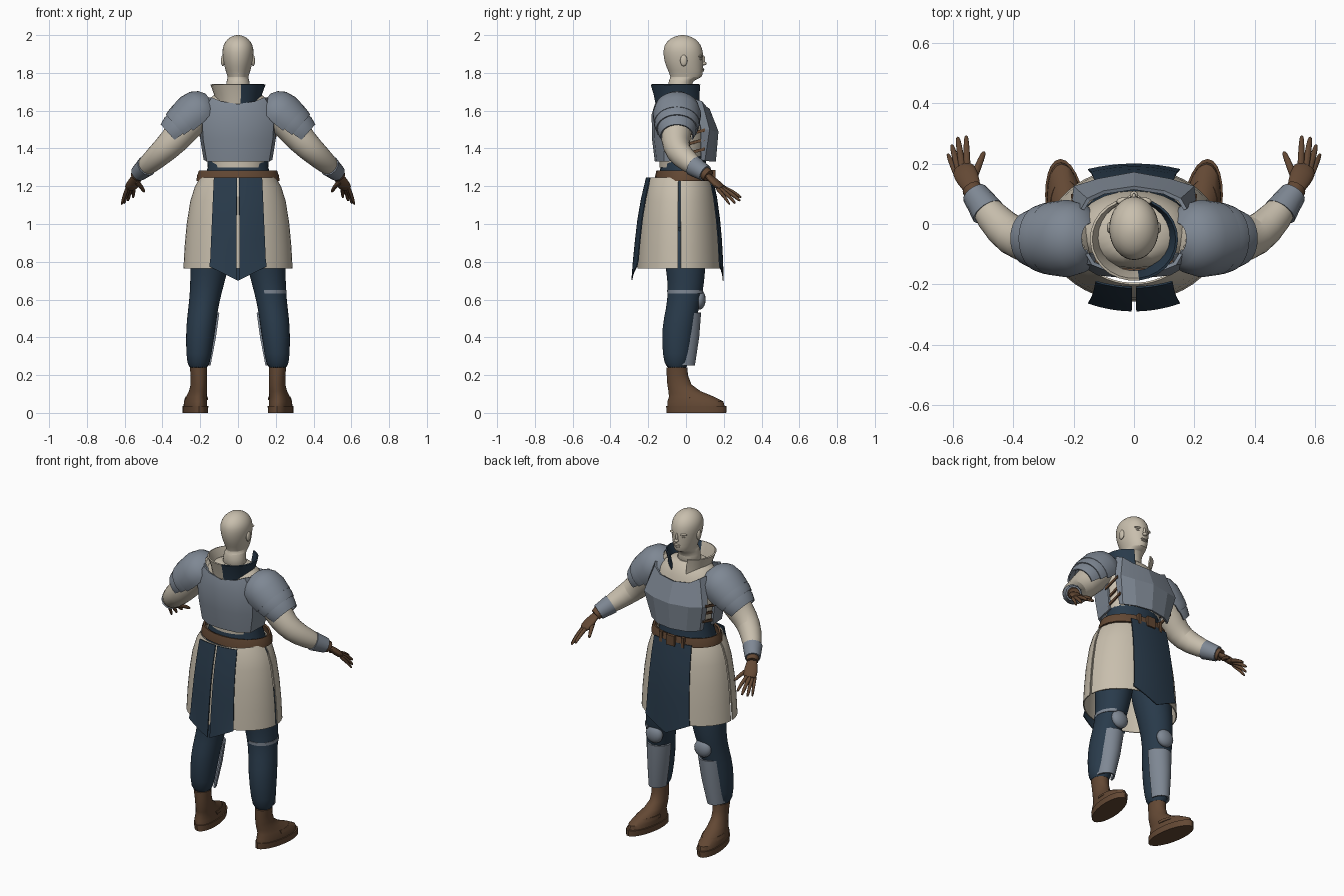
import bpy, bmesh
from math import sin, cos, pi, radians
from mathutils import Vector as V

old = bpy.data.objects.get("Cube")
if old:
    bpy.data.objects.remove(old, do_unlink=True)


def material(name, rgb):
    m = bpy.data.materials.new(name)
    m.use_nodes = True
    m.diffuse_color = (*rgb, 1)
    m.node_tree.nodes["Principled BSDF"].inputs["Base Color"].default_value = (*rgb, 1)
    return m


CREAM = material("cream", (0.58, 0.52, 0.42))
NAVY = material("navy", (0.022, 0.043, 0.07))
STEEL = material("steel", (0.21, 0.245, 0.295))
BROWN = material("brown", (0.125, 0.065, 0.034))


def finish(name, bm, mat, mirror=False, sub=0, angle=35):
    bmesh.ops.recalc_face_normals(bm, faces=bm.faces)
    me = bpy.data.meshes.new(name)
    bm.to_mesh(me)
    bm.free()
    me.materials.append(mat)
    ob = bpy.data.objects.new(name, me)
    bpy.context.collection.objects.link(ob)
    bpy.ops.object.select_all(action="DESELECT")
    ob.select_set(True)
    bpy.context.view_layer.objects.active = ob
    bpy.ops.object.shade_smooth_by_angle(angle=radians(angle))
    if mirror:
        ob.modifiers.new("mirror", "MIRROR")
    if sub:
        ob.modifiers.new("smooth", "SUBSURF").levels = sub
        ob.modifiers["smooth"].render_levels = sub
    return ob


def skin(name, rows, mat, closed=True, thick=0, **kw):
    """Bridge rows of points; solid ends when closed, a thin plate when thick."""
    bm = bmesh.new()
    vs = [[bm.verts.new(p) for p in row] for row in rows]
    n = len(rows[0])
    for a, b in zip(vs, vs[1:]):
        for i in range(n if closed else n - 1):
            j = (i + 1) % n
            bm.faces.new((a[i], a[j], b[j], b[i]))
    if thick:
        bmesh.ops.recalc_face_normals(bm, faces=bm.faces)
        bmesh.ops.solidify(bm, geom=bm.faces[:], thickness=thick)
    elif closed:
        bm.faces.new(vs[0])
        bm.faces.new(vs[-1])
    return finish(name, bm, mat, **kw)


def ring(x, y, z, rx, ry, a0=0, a1=360, n=24):
    """Level ellipse or arc; angles run from +y towards +x."""
    full = a1 - a0 == 360
    steps = [radians(a0 + (a1 - a0) * i / (n if full else n - 1)) for i in range(n)]
    return [V((x + rx * sin(a), y + ry * cos(a), z)) for a in steps]


def loft(name, data, mat, arc=(0, 360), **kw):
    rows = [ring(*d, *arc) for d in data]
    return skin(name, rows, mat, closed=arc[1] - arc[0] == 360, **kw)


def tube(name, pts, radii, mat, flat=1, n=14, **kw):
    pts = [V(p) for p in pts]
    rows = []
    for i, (p, r) in enumerate(zip(pts, radii)):
        d = (pts[min(i + 1, len(pts) - 1)] - pts[max(i - 1, 0)]).normalized()
        s = d.cross(V((0, 0, 1))).normalized()
        u = s.cross(d)
        rows.append([p + r * (s * cos(a) + u * sin(a) * flat)
                     for a in (2 * pi * k / n for k in range(n))])
    return skin(name, rows, mat, mirror=True, **kw)


def ball(name, loc, size, mat, mirror=False):
    bm = bmesh.new()
    bmesh.ops.create_uvsphere(bm, u_segments=16, v_segments=10, radius=1)
    for v in bm.verts:
        v.co = V(loc) + V(a * b for a, b in zip(v.co, size))
    return finish(name, bm, mat, mirror=mirror, angle=60)


def both(half):
    """Complete a half row that starts on the centre line."""
    return [V((-x, y, z)) for x, y, z in half[:0:-1]] + [V(p) for p in half]


# Head and face
loft("head", [(0, -.03, 1.66, .078, .07), (0, -.035, 1.74, .062, .06),
              (0, -.022, 1.765, .06, .068), (0, .005, 1.775, .052, .085),
              (0, -.003, 1.81, .067, .092), (0, -.012, 1.86, .078, .104),
              (0, -.015, 1.91, .085, .107), (0, -.018, 1.95, .079, .098),
              (0, -.018, 1.982, .055, .068), (0, -.018, 1.997, .025, .03),
              (0, -.018, 2.0, .006, .006)], CREAM, sub=1)
ball("ears", (.08, -.012, 1.865), (.01, .019, .03), CREAM, True)
ball("nose_bridge", (0, .088, 1.868), (.008, .014, .026), CREAM)
ball("nose_tip", (0, .095, 1.85), (.014, .014, .01), CREAM)
ball("brows", (.032, .075, 1.888), (.026, .013, .007), CREAM, True)
ball("eyes", (.031, .073, 1.873), (.014, .011, .006), CREAM, True)
ball("upper_lip", (0, .088, 1.82), (.022, .009, .005), CREAM)
ball("lower_lip", (0, .087, 1.811), (.018, .009, .005), CREAM)

# Torso, waist and collar
loft("torso", [(0, -.02, 1.3, .15, .12), (0, -.015, 1.42, .18, .125),
               (0, -.02, 1.55, .195, .13), (0, -.03, 1.63, .185, .115),
               (0, -.035, 1.68, .13, .095), (0, -.035, 1.7, .08, .07)], CREAM)
loft("waist", [(0, -.01, .95, .15, .12), (0, -.01, 1.1, .19, .14),
               (0, -.015, 1.22, .185, .135), (0, -.015, 1.3, .16, .12),
               (0, -.015, 1.38, .165, .12)], NAVY)
collar = loft("collar", [(0, -.04, 1.64, .11, .115), (0, -.045, 1.69, .12, .12),
                         (0, -.05, 1.74, .138, .13)], CREAM, arc=(24, 336), thick=.008)
collar.data.materials.append(NAVY)
for f in collar.data.polygons:
    f.material_index = int(f.center.x > 0)

# Chest and back plates
skin("breastplate", [both(r) for r in (
    [(0, .158, 1.33), (.1, .14, 1.33), (.165, .1, 1.335), (.175, .08, 1.34)],
    [(0, .172, 1.49), (.12, .15, 1.49), (.2, .125, 1.5), (.205, .08, 1.5)],
    [(0, .125, 1.61), (.1, .11, 1.62), (.155, .085, 1.65), (.175, .05, 1.66)])],
    STEEL, closed=False, thick=.012, angle=8)
skin("backplate", [both(r) for r in (
    [(0, -.165, 1.33), (.1, -.155, 1.33), (.165, -.115, 1.33), (.182, 0, 1.34)],
    [(0, -.18, 1.45), (.11, -.168, 1.45), (.185, -.12, 1.45), (.2, .01, 1.45)],
    [(0, -.182, 1.58), (.12, -.17, 1.58), (.19, -.13, 1.58), (.21, -.02, 1.58)],
    [(0, -.165, 1.635), (.09, -.155, 1.65), (.14, -.135, 1.67), (.16, -.1, 1.67)])],
    STEEL, closed=False, thick=.012)
for z in (1.37, 1.42, 1.47):
    x = .176 + (z - 1.37) * .2
    skin("side_strap", [[V((x, -.01, z - .01)), V((x + .004, .1, z + .02))],
                        [V((x, -.01, z + .006)), V((x + .004, .1, z + .036))]],
         BROWN, closed=False, thick=.008, mirror=True)

# Belt
loft("belt", [(0, -.01, 1.228, .22, .155), (0, -.01, 1.255, .217, .153),
              (0, -.01, 1.282, .207, .147)], BROWN, arc=(0, 360), thick=.012)
for name, x, w in (("buckle", 0, .028), ("belt_keeper", .075, .01)):
    y = .148 - x * .16
    skin(name, [[V((x + sx * w, y + dy, 1.255 + sz * .031))
                 for sx, sz in ((-1, -1), (1, -1), (1, 1), (-1, 1))]
                for dy in (-.012, .008)], BROWN, mirror=x > 0)

# Skirt in two halves, slit at the hips
SKIRT = [(0, -.035, 1.245, .2, .165), (0, -.035, 1.2, .228, .18),
         (0, -.035, 1.12, .253, .195), (0, -.035, 1.0, .272, .208),
         (0, -.035, .88, .283, .217), (0, -.035, .765, .289, .222)]
loft("front_skirt", SKIRT, CREAM, arc=(-88, 88), thick=.006)
loft("back_skirt", SKIRT, CREAM, arc=(92, 268), thick=.006)


# Hanging cloth panels with pointed hems
def panel(name, ys, lo, **kw):
    rows = []
    for i, y in enumerate(ys):
        t = i / (len(ys) - 1)
        row = []
        for k in range(9):
            f = lo + (1 - lo) * k / 8
            z = 1.245 - .545 * t + (.075 * abs(f) if i == len(ys) - 1 else 0)
            row.append(V((f * (.128 + .024 * t), y * (1 - .09 * f * f), z)))
        rows.append(row)
    return skin(name, rows, NAVY, closed=False, thick=.006, **kw)


panel("front_panel", [.143, .165, .18, .19, .196, .2], -1)
panel("back_panels", [-.212, -.238, -.257, -.27, -.281, -.289], .05, mirror=True)

# Arms, bracers and gloves
tube("arms", [(.13, -.04, 1.63), (.2, -.045, 1.595), (.27, -.05, 1.525),
              (.34, -.055, 1.44), (.4, -.048, 1.382), (.47, .022, 1.32), (.527, .1, 1.268)],
     [.07, .09, .087, .08, .07, .058, .038], CREAM, sub=1, n=16)
tube("bracers", [(.484, .04, 1.307), (.505, .07, 1.288), (.528, .102, 1.268)],
     [.056, .05, .044], STEEL, n=12)
tube("glove_cuffs", [(.525, .098, 1.27), (.537, .118, 1.255)], [.036, .033], BROWN)
tube("palms", [(.528, .103, 1.265), (.54, .13, 1.243), (.557, .165, 1.21), (.572, .195, 1.182)],
     [.027, .033, .043, .036], BROWN, flat=.5, sub=1)
for name, base, tip, r in (("index", (.552, .2, 1.19), (.555, .293, 1.14), .011),
                           ("middle", (.57, .2, 1.183), (.583, .288, 1.122), .0115),
                           ("ring", (.583, .19, 1.178), (.603, .262, 1.108), .011),
                           ("little", (.592, .175, 1.175), (.616, .232, 1.102), .0095),
                           ("thumb", (.532, .15, 1.215), (.495, .24, 1.17), .0125)):
    a, b = V(base), V(tip)
    mid = (a + b) / 2 + V((0, 0, .007))
    tube(name + "_fingers", [a + (a - b) * .25, a, mid, b + (a - b) * .08, b],
         [r, r * 1.15, r, r * .8, r * .3], BROWN, n=8, sub=1)

# Layered shoulder armour, arched over the upper arm
origin, along, up = V((.2, -.048, 1.6)), V((.75, 0, -.66)), V((.66, 0, .75))
for name, profile, span in (
        ("shoulder_caps", [(-.08, .05), (-.06, .085), (-.025, .111), (.03, .123), (.1, .116)], 118),
        ("shoulder_middle_lames", [(.07, .112), (.115, .114), (.15, .105)], 112),
        ("shoulder_lower_lames", [(.12, .1), (.165, .098), (.205, .084)], 108)):
    rows = [[origin + along * t + up * (r * cos(a)) + V((0, r * 1.04 * sin(a), 0))
             for a in (radians(span * (k / 10 - 1)) for k in range(21))] for t, r in profile]
    skin(name, rows, STEEL, closed=False, thick=.008, mirror=True)

# Legs and their armour
loft("legs", [(.21, -.048, .225, .054, .057), (.208, -.05, .3, .067, .075),
              (.198, -.04, .45, .079, .09), (.185, -.02, .55, .079, .086),
              (.17, -.002, .64, .085, .093), (.155, 0, .74, .098, .102),
              (.14, -.01, .85, .108, .115), (.115, -.01, 1.0, .112, .125)],
     NAVY, mirror=True, sub=1)
loft("greaves", [(.2, -.03, .25, .055, .077), (.185, -.018, .4, .069, .088),
                 (.175, -.01, .53, .077, .09)], STEEL, arc=(-82, 82), thick=.01, mirror=True)
ball("knee_guards", (.166, .072, .6), (.055, .032, .053), STEEL, True)
loft("knee_strap", [(.17, -.002, .632, .088, .097), (.168, -.002, .65, .09, .098)],
     STEEL, arc=(20, 200), thick=.004)

# Boots, toes turned out
boots = [loft("boots", [(.225, .053, .03, .06, .152), (.225, .05, .06, .06, .148),
                        (.222, .03, .085, .054, .12), (.216, -.008, .115, .048, .085),
                        (.212, -.035, .15, .043, .064), (.21, -.046, .2, .043, .056),
                        (.21, -.048, .24, .046, .056)], BROWN, mirror=True),
         loft("boot_soles", [(.225, .055, 0, .064, .158), (.225, .055, .036, .066, .16)],
              BROWN, mirror=True),
         loft("boot_straps", [(.223, .036, .068, .062, .13), (.221, .028, .086, .058, .118)],
              BROWN, arc=(-95, 95), thick=.005, mirror=True)]
for b in boots:
    for v in b.data.vertices:
        v.co.x += .13 * (v.co.y - .05) * (1 - v.co.z / .25)
